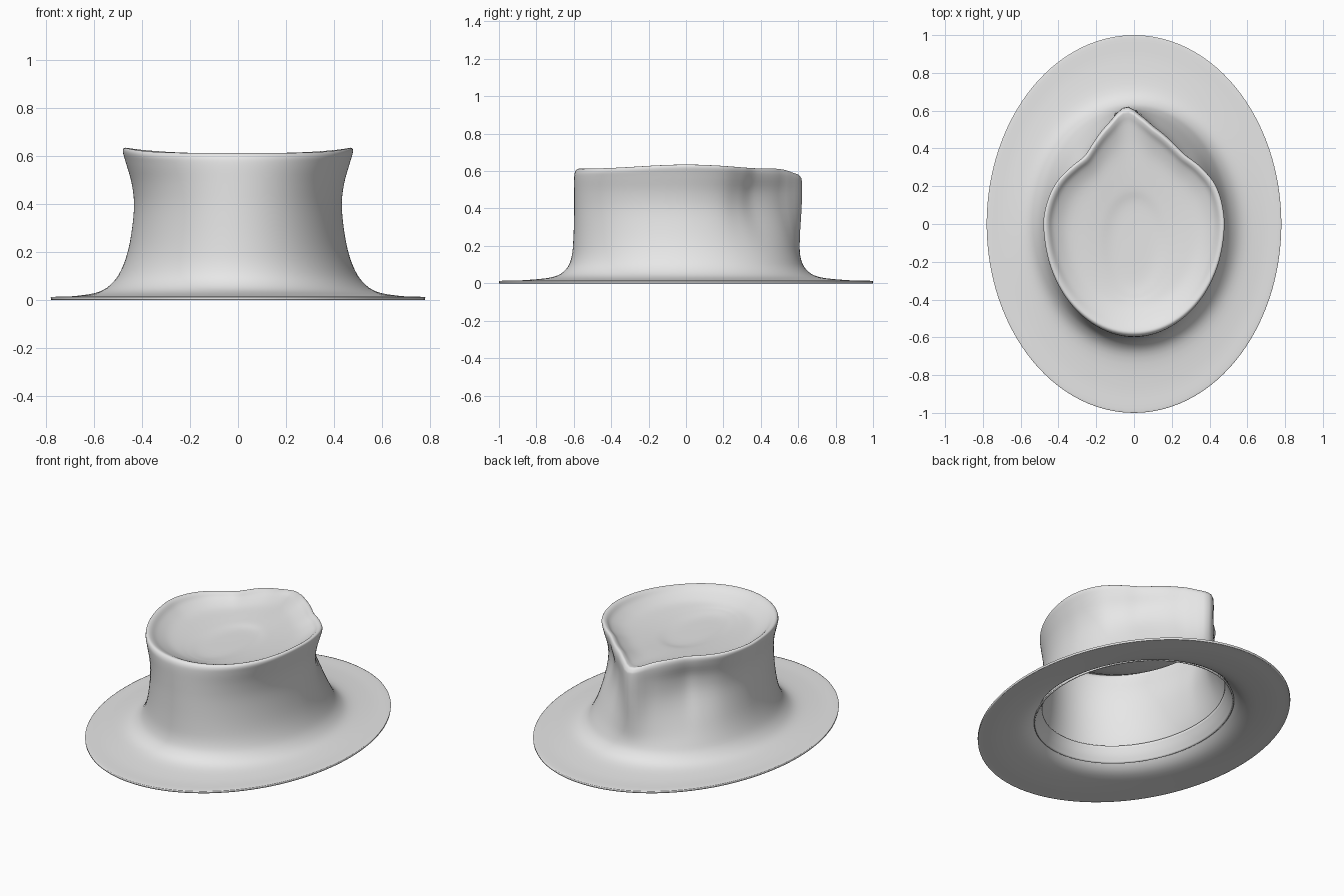
import bpy
import bmesh
import math

cube = bpy.data.objects.get("Cube")
if cube:
    bpy.data.objects.remove(cube, do_unlink=True)

SEGMENTS = 128
STEPS = 4

felt = bpy.data.materials.new("grey felt")
felt.use_nodes = True
felt.diffuse_color = (0.8, 0.8, 0.8, 1)
felt.node_tree.nodes["Principled BSDF"].inputs["Base Color"].default_value = (0.8, 0.8, 0.8, 1)


def hermite(x0, x1, y0, y1, m0, m1, x):
    """Smooth cubic between two points with given slopes."""
    h = x1 - x0
    t = (x - x0) / h
    a = (1 + 2 * t) * (1 - t) ** 2
    b = t * t * (3 - 2 * t)
    return a * y0 + b * y1 + h * (t * (1 - t) ** 2 * m0 - t * t * (1 - t) * m1)


def spline(points, x):
    """Value at x of a smooth curve through the points."""
    last = len(points) - 1

    def slope(i):
        p, q = points[max(i - 1, 0)], points[min(i + 1, last)]
        return (q[1] - p[1]) / (q[0] - p[0])

    k = 0
    while k < last - 1 and x > points[k + 1][0]:
        k += 1
    (x0, y0), (x1, y1) = points[k], points[k + 1]
    return hermite(x0, x1, y0, y1, slope(k), slope(k + 1), x)


# Radius factor of the pinched crown by angle from the back, in degrees
PINCH = [(-180, 1), (-100, 1), (-85, 1), (-64, 0.945), (-45, 0.85), (-34, 0.82),
         (-14, 0.94), (-4, 1.04), (4, 0.96), (13, 0.885), (34, 0.835),
         (50, 0.9), (65, 0.97), (85, 1), (100, 1), (180, 1)]


def ring(rx, ry, z, pinch, lift, cy):
    """One horizontal section: an ellipse, pinched at the back, raised at the sides."""
    points = []
    for i in range(SEGMENTS):
        deg = -180 + 360 * i / SEGMENTS
        a = math.radians(deg)
        s, c = math.sin(a), math.cos(a)
        r = 1 / math.hypot(s / rx, c / ry)
        r *= 1 + pinch * (spline(PINCH, deg) - 1)
        tip = math.exp(-((deg + 4) / 9) ** 2)
        height = z + lift * (0.022 * s ** 4 - 0.03 * tip)
        points.append((r * s, cy + r * c, height))
    return points


def loft(name, rows, thickness, cap=False):
    """Skin smoothly interpolated sections, then give the shell a thickness."""
    curves = [[(i, row[k]) for i, row in enumerate(rows)] for k in range(6)]
    count = (len(rows) - 1) * STEPS + 1
    bm = bmesh.new()
    rings = []
    for j in range(count):
        section = [spline(curve, j / STEPS) for curve in curves]
        rings.append([bm.verts.new(p) for p in ring(*section)])
    for low, high in zip(rings, rings[1:]):
        for i in range(SEGMENTS):
            n = (i + 1) % SEGMENTS
            bm.faces.new((low[i], high[i], high[n], low[n]))
    if cap:
        bm.faces.new(list(reversed(rings[-1])))
    mesh = bpy.data.meshes.new(name)
    bm.to_mesh(mesh)
    bm.free()
    mesh.materials.append(felt)
    obj = bpy.data.objects.new(name, mesh)
    bpy.context.collection.objects.link(obj)
    shell = obj.modifiers.new("thickness", 'SOLIDIFY')
    shell.thickness = thickness
    shell.offset = -1
    bpy.ops.object.select_all(action='DESELECT')
    obj.select_set(True)
    bpy.context.view_layer.objects.active = obj
    bpy.ops.object.shade_smooth_by_angle(angle=math.radians(50))
    return obj


# Brim, crown and dished top: half width, half depth, height, pinch, lift, centre y
loft("hat_body", [
    (0.78, 1.0, 0.012, 0, 0, 0),
    (0.76, 0.975, 0.014, 0, 0, 0),
    (0.68, 0.86, 0.017, 0, 0, 0),
    (0.58, 0.71, 0.034, 0, 0, 0),
    (0.52, 0.642, 0.075, 0, 0, 0),
    (0.48, 0.612, 0.14, 0.05, 0, 0),
    (0.45, 0.602, 0.24, 0.35, 0, 0),
    (0.432, 0.598, 0.38, 0.9, 0, 0),
    (0.44, 0.598, 0.48, 1.08, 0, 0),
    (0.465, 0.598, 0.56, 1, 0.5, 0),
    (0.478, 0.593, 0.595, 1, 1, 0),
    (0.472, 0.578, 0.612, 1, 1, 0),
    (0.452, 0.555, 0.608, 1, 0.9, 0),
    (0.42, 0.51, 0.586, 0.95, 0.5, 0),
    (0.35, 0.43, 0.562, 0.75, 0.1, -0.02),
    (0.24, 0.34, 0.55, 0.3, 0, -0.07),
    (0.18, 0.28, 0.543, 0, 0, -0.1),
    (0.11, 0.2, 0.532, 0, 0, -0.1),
    (0.02, 0.03, 0.53, 0, 0, -0.1),
], 0.012, cap=True)

# Band lining the inside of the opening
loft("inner_band", [
    (0.507, 0.632, 0.06, 0, 0, 0),
    (0.484, 0.61, 0.1, 0, 0, 0),
    (0.463, 0.594, 0.15, 0.05, 0, 0),
], 0.008)
